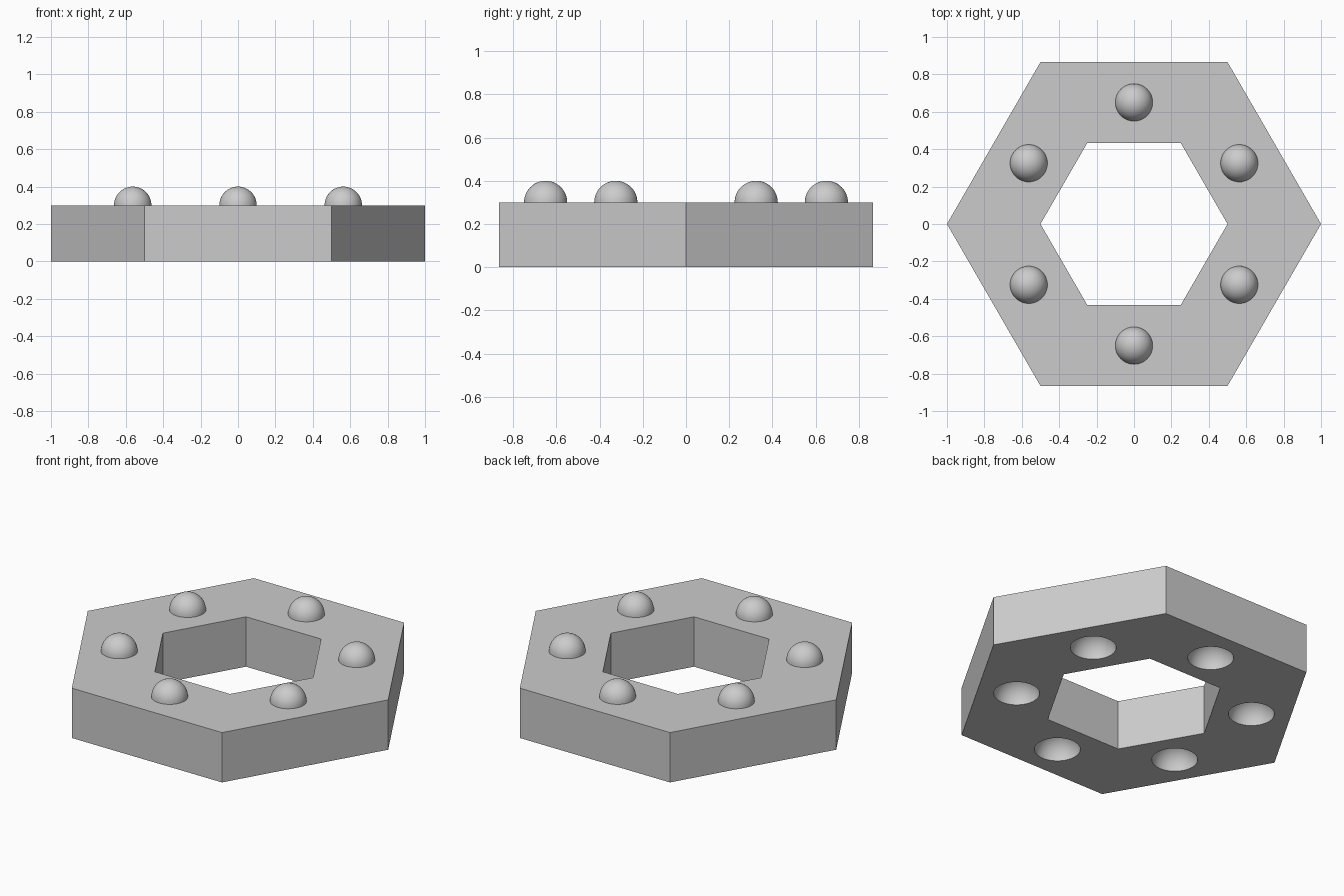
import bpy, bmesh, math
from mathutils import Matrix, Vector

default_cube = bpy.data.objects.get("Cube")
if default_cube:
    bpy.data.objects.remove(default_cube, do_unlink=True)

HEIGHT = 0.3
STUD_RING = 0.65
STUD_RADIUS = 0.1
SOCKET_RADIUS = 0.125

grey = bpy.data.materials.new("light grey")
grey.use_nodes = True
colour = (0.6, 0.6, 0.6, 1)
grey.diffuse_color = colour
grey.node_tree.nodes["Principled BSDF"].inputs["Base Color"].default_value = colour


def add_object(name, bm):
    mesh = bpy.data.meshes.new(name)
    bmesh.ops.recalc_face_normals(bm, faces=bm.faces)
    bm.to_mesh(mesh)
    bm.free()
    mesh.materials.append(grey)
    obj = bpy.data.objects.new(name, mesh)
    bpy.context.collection.objects.link(obj)
    return obj


def smooth(obj):
    bpy.ops.object.select_all(action='DESELECT')
    obj.select_set(True)
    bpy.context.view_layer.objects.active = obj
    bpy.ops.object.shade_smooth_by_angle(angle=math.radians(30))


def hexagon(bm, radius, z):
    angles = [math.radians(60 * i) for i in range(6)]
    return [bm.verts.new((radius * math.cos(a), radius * math.sin(a), z)) for a in angles]


def stud_positions(z):
    for i in range(6):
        a = math.radians(30 + 60 * i)
        yield Vector((STUD_RING * math.cos(a), STUD_RING * math.sin(a), z))


# Hexagonal ring: four loops bridged around a closed cross-section
bm = bmesh.new()
loops = [hexagon(bm, 1, 0), hexagon(bm, 1, HEIGHT),
         hexagon(bm, 0.5, HEIGHT), hexagon(bm, 0.5, 0)]
for k in range(4):
    a, b = loops[k], loops[(k + 1) % 4]
    for i in range(6):
        j = (i + 1) % 6
        bm.faces.new((a[i], a[j], b[j], b[i]))
ring = add_object("hexagonal_ring", bm)

# Round sockets cut into the underside
bm = bmesh.new()
for p in stud_positions(0):
    bmesh.ops.create_uvsphere(bm, u_segments=48, v_segments=24, radius=SOCKET_RADIUS,
                              matrix=Matrix.Translation(p))
cutter = add_object("socket_cutter", bm)
cutter.hide_render = True
cut = ring.modifiers.new("sockets", 'BOOLEAN')
cut.operation = 'DIFFERENCE'
cut.solver = 'EXACT'
cut.object = cutter
bpy.context.view_layer.objects.active = ring
bpy.ops.object.modifier_apply(modifier=cut.name)
bpy.data.objects.remove(cutter, do_unlink=True)
smooth(ring)

# Domed studs on the top face
for n, p in enumerate(stud_positions(HEIGHT), 1):
    bm = bmesh.new()
    bmesh.ops.create_uvsphere(bm, u_segments=48, v_segments=24, radius=STUD_RADIUS)
    below = [v for v in bm.verts if v.co.z < -0.001]
    bmesh.ops.delete(bm, geom=below, context='VERTS')
    stud = add_object(f"stud_{n}", bm)
    stud.location = p
    smooth(stud)
